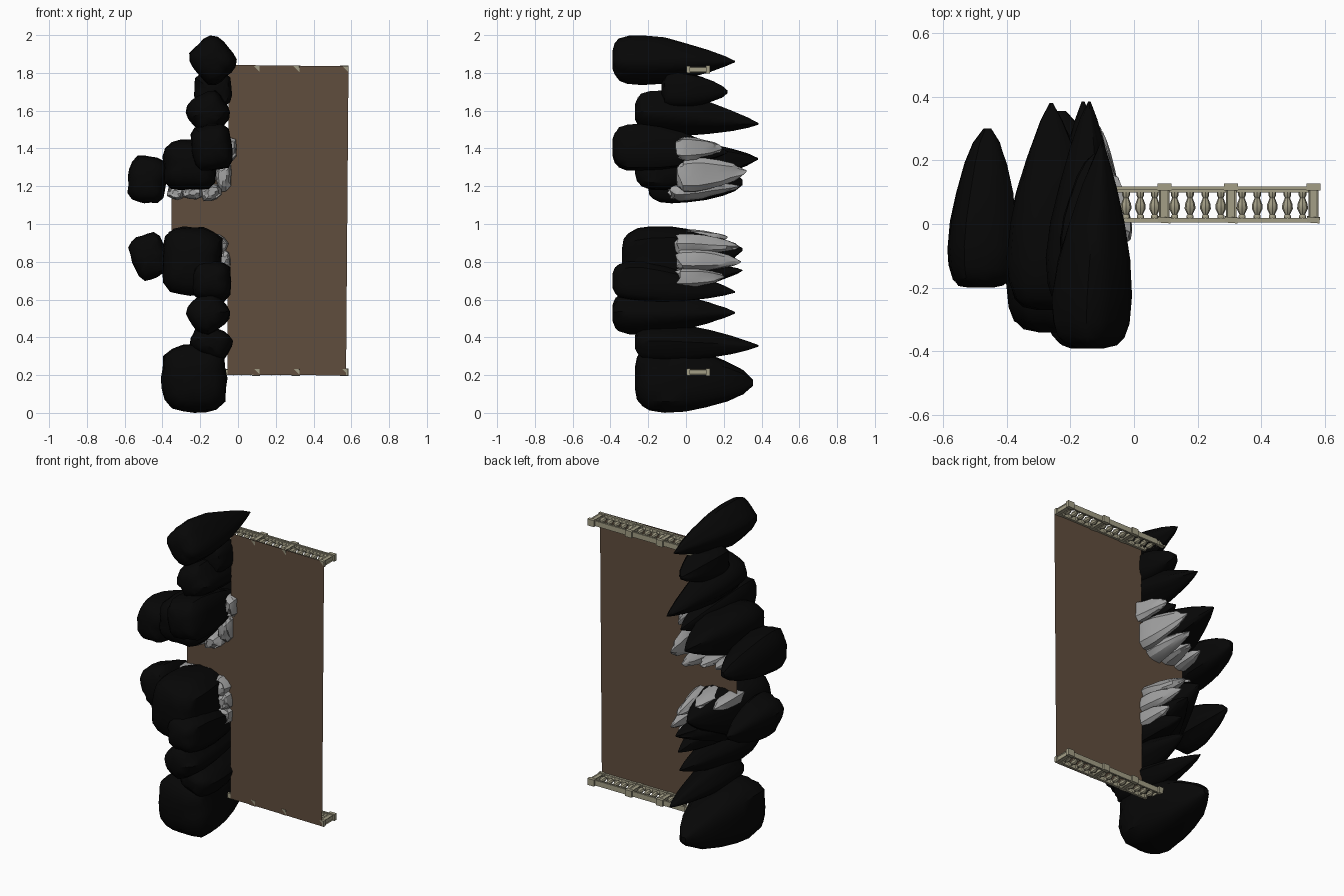
import bpy, bmesh, math, random
from mathutils import Matrix

if "Cube" in bpy.data.objects:
    bpy.data.objects.remove(bpy.data.objects["Cube"])

random.seed(4)


def material(name, rgb):
    m = bpy.data.materials.new(name)
    m.diffuse_color = (*rgb, 1)
    m.use_nodes = True
    m.node_tree.nodes["Principled BSDF"].inputs["Base Color"].default_value = m.diffuse_color
    return m


BLACK = material("black_rock", (0.002, 0.002, 0.002))
GREY = material("grey_rock", (0.36, 0.36, 0.36))
BROWN = material("brown_floor", (0.118, 0.075, 0.047))
STONE = material("pale_stone", (0.37, 0.345, 0.24))


def finish(bm, name, mat, smooth=None):
    bmesh.ops.recalc_face_normals(bm, faces=bm.faces)
    me = bpy.data.meshes.new(name)
    bm.to_mesh(me)
    bm.free()
    me.materials.append(mat)
    ob = bpy.data.objects.new(name, me)
    bpy.context.collection.objects.link(ob)
    if smooth:
        bpy.ops.object.select_all(action='DESELECT')
        ob.select_set(True)
        bpy.context.view_layer.objects.active = ob
        bpy.ops.object.shade_smooth_by_angle(angle=math.radians(smooth))
    return ob


def loft(bm, rings):
    """Skin closed rings of points and cap both ends."""
    loops = [[bm.verts.new(p) for p in r] for r in rings]
    n = len(loops[0])
    for a, b in zip(loops, loops[1:]):
        for i in range(n):
            j = (i + 1) % n
            bm.faces.new((a[i], a[j], b[j], b[i]))
    bm.faces.new(loops[0])
    bm.faces.new(loops[-1])


def rock(name, mat, spec, sides, power, jitter, smooth=None):
    """Blunt boulder at -y that tapers to a tip at +y; full < 1 fattens the tip."""
    x, z, w, h, turn, y0, y1, tx, tz, full = spec
    angle = math.radians(turn)
    grain = [1 - jitter * random.random() for _ in range(sides)]
    rings = []
    stages = [(0, .34), (.025, .66), (.06, .84), (.13, .96), (.25, 1), (.42, .91),
              (.6, .71), (.78, .44), (.91, .21), (1, .025)]
    for t, s in stages:
        k = max(0, (t - .2) / .8)
        if t > .3:
            s = s ** full
        ring = []
        for i in range(sides):
            a = math.tau * i / sides
            c, d = math.cos(a), math.sin(a)
            r = (abs(c) ** power + abs(d) ** power) ** (-1 / power)
            r *= s * grain[i] * (1 - jitter * .6 * random.random())
            px, pz = r * c * w / 2, r * d * h / 2
            ring.append((x + (tx - x) * k + px * math.cos(angle) - pz * math.sin(angle),
                         y0 + (y1 - y0) * t + (random.random() - .5) * jitter * .2 * (0 < t < 1),
                         z + (tz - z) * k + px * math.sin(angle) + pz * math.cos(angle)))
        rings.append(ring)
    bm = bmesh.new()
    loft(bm, rings)
    finish(bm, name, mat, smooth)


# Black boulders: x, z, width, height, turn, y start, y tip, tip x, tip z, fullness
upper = [
    (-.135, 1.868, .225, .245, 40, -.39, .26, -.10, 1.86, 1),
    (-.135, 1.71, .21, .20, 0, -.13, .22, -.12, 1.70, .7),
    (-.16, 1.595, .22, .21, 35, -.27, .385, -.14, 1.53, .95),
    (-.14, 1.405, .225, .26, 8, -.39, .22, -.12, 1.38, .9),
    (-.255, 1.31, .30, .28, 0, -.27, .38, -.26, 1.345, .9),
    (-.48, 1.235, .215, .26, -8, -.20, .30, -.46, 1.22, .6),
]
lower = [
    (-.47, .83, .20, .25, 20, -.18, .26, -.46, .82, .8),
    (-.245, .80, .335, .385, -3, -.34, .30, -.22, .865, .9),
    (-.14, .70, .22, .22, 0, -.39, .26, -.13, .64, .9),
    (-.16, .53, .22, .21, 38, -.39, .26, -.14, .53, .9),
    (-.14, .375, .23, .17, -25, -.27, .385, -.16, .355, .9),
    (-.235, .185, .365, .37, 0, -.27, .355, -.23, .16, .65),
]
for i, spec in enumerate(upper + lower):
    rock(f"black_boulder_{i + 1}", BLACK, spec, 20, 4.0, .07, 40)
rock("black_boulder_inner", BLACK, (-.2, .72, .25, .16, 0, -.1, .3, -.14, .755, 1),
     16, 3.5, .08, 40)

# Grey stones edging the bay in the floor
stones = [
    (-.045, 1.40, .09, .14, 5, -.05, .19, -.08, 1.40, .7),
    (-.075, 1.26, .10, .20, 0, -.05, .32, -.12, 1.28, .8),
    (-.14, 1.165, .13, .10, 20, -.08, .28, -.17, 1.20, .75),
    (-.24, 1.165, .13, .08, 0, -.09, .20, -.24, 1.18, .6),
    (-.33, 1.165, .10, .08, -10, -.06, .18, -.33, 1.18, .6),
]
stones_low = [
    (-.085, .715, .11, .115, 0, -.05, .20, -.09, .72, .7),
    (-.08, .81, .10, .13, 8, -.05, .29, -.10, .80, .8),
    (-.11, .895, .13, .11, -30, -.06, .28, -.14, .88, .75),
    (-.22, .935, .14, .08, 5, -.05, .22, -.22, .93, .6),
    (-.32, .93, .11, .09, 0, -.06, .18, -.32, .925, .6),
]
for i, spec in enumerate(stones + stones_low):
    rock(f"grey_stone_{i + 1}", GREY, spec, 10, 3.2, .17, 20)

# Thin floor with a bay on its left edge
bm = bmesh.new()
outline = [(.572, .198), (.585, 1.835), (-.05, 1.842), (-.05, 1.30), (-.16, 1.19),
           (-.352, 1.16), (-.352, .95), (-.13, .93), (-.055, .80), (-.055, .203)]
bm.faces.new([bm.verts.new((x, .004, z)) for x, z in outline])
finish(bm, "floor", BROWN)


def box(bm, centre, size, panel=False, tilt=None):
    m = Matrix.Translation(centre) @ (tilt or Matrix()) @ Matrix.Diagonal((*size, 1))
    verts = bmesh.ops.create_cube(bm, size=1, matrix=m)['verts']
    if panel:
        faces = [f for f in {f for v in verts for f in v.link_faces}
                 if abs(f.calc_center_median().y - centre[1]) < size[1] * .2]
        bmesh.ops.inset_individual(bm, faces=faces, thickness=.007, depth=-.004)


# Balustrades standing on the floor at both ends
posts = [-.10, .095, .305, .563]
for name, z in (("upper", 1.818), ("lower", .216)):
    bm = bmesh.new()
    left, right = posts[0], posts[-1]
    mid, length = (left + right) / 2, right - left
    box(bm, (mid, .012, z), (length, .014, .030))
    box(bm, (mid, .103, z), (length, .008, .022))
    box(bm, (mid, .112, z), (length, .011, .032))
    finish(bm, f"{name}_rails", STONE)

    bm = bmesh.new()
    dip = Matrix.Rotation(math.radians(-4), 4, 'Z') @ Matrix.Rotation(math.radians(4), 4, 'X')
    for x in posts:
        box(bm, (x, .062, z), (.032, .10, .032), panel=True)
        box(bm, (x, .0135, z), (.040, .018, .036), tilt=dip)
        box(bm, (x, .116, z), (.044, .022, .040))
    finish(bm, f"{name}_posts", STONE)

    bm = bmesh.new()
    profile = [(.018, .011), (.026, .011), (.030, .008), (.048, .017), (.062, .016),
               (.082, .008), (.090, .012), (.100, .012)]
    for a, b in zip(posts, posts[1:]):
        count = round((b - a) / .052)
        for i in range(count):
            x = (a + b) / 2 + (b - a) * ((i + .5) / count - .5) * .92
            loft(bm, [[(x + r * math.cos(math.tau * k / 8), y,
                        z + r * math.sin(math.tau * k / 8)) for k in range(8)]
                      for y, r in profile])
    finish(bm, f"{name}_balusters", STONE, 40)
